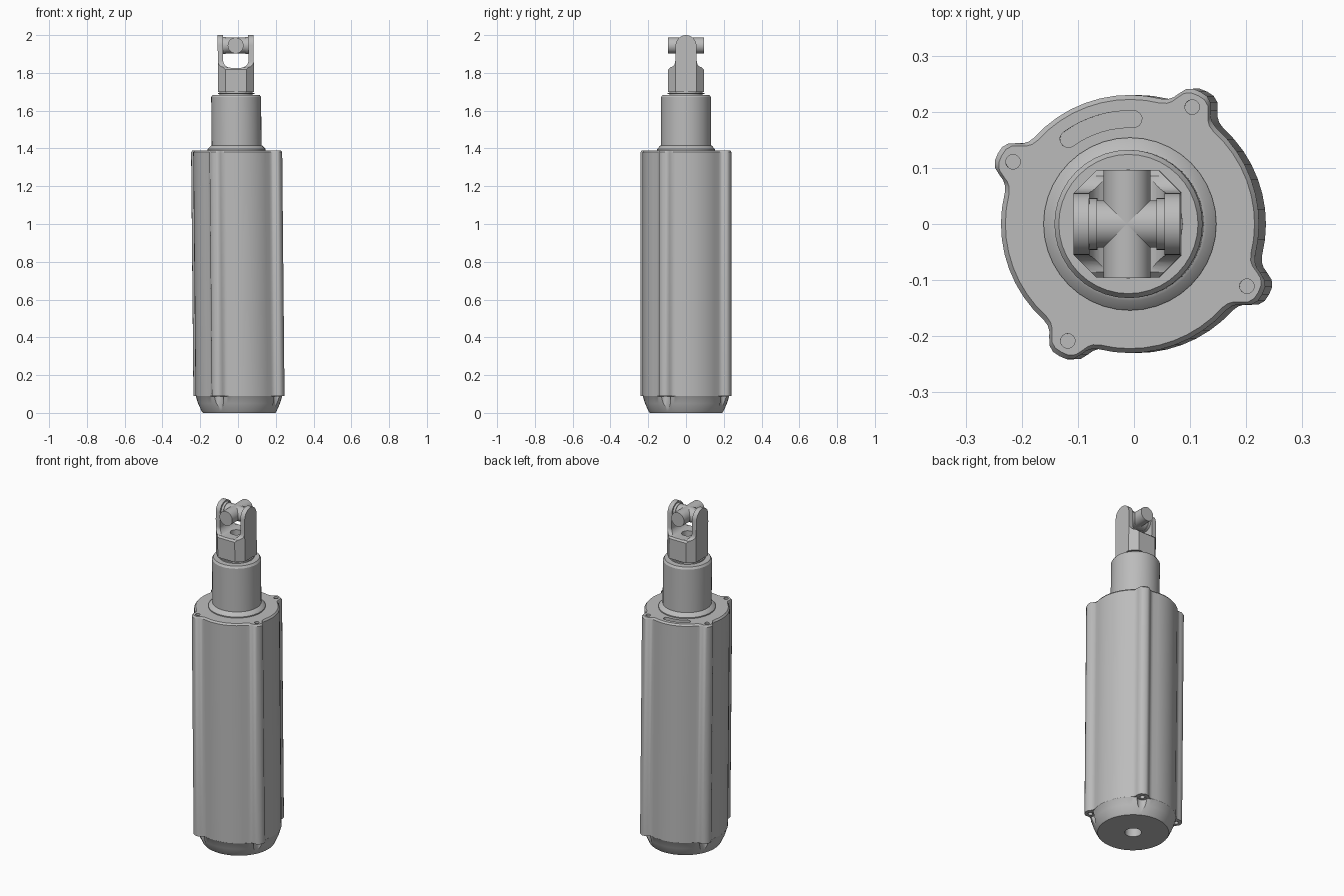
import bpy, bmesh
from math import sin, cos, pi, radians
from mathutils import Matrix

if "Cube" in bpy.data.objects:
    bpy.data.objects.remove(bpy.data.objects["Cube"], do_unlink=True)

metal = bpy.data.materials.new("grey_metal")
GREY = (0.5, 0.5, 0.5, 1)
metal.use_nodes = True
metal.diffuse_color = GREY
metal.node_tree.nodes["Principled BSDF"].inputs["Base Color"].default_value = GREY

LOBE_ANGLES = [62 + 90 * i for i in range(4)]
LOBE_DIST = 0.236
PIN_Z = 1.945
parts = []


def finish(name, bm, keep=True):
    bmesh.ops.recalc_face_normals(bm, faces=bm.faces)
    me = bpy.data.meshes.new(name)
    bm.to_mesh(me)
    bm.free()
    ob = bpy.data.objects.new(name, me)
    bpy.context.collection.objects.link(ob)
    me.materials.append(metal)
    if keep:
        parts.append(ob)
    else:
        ob.hide_render = True
    return ob


def loft(name, rings, keep=True):
    """Skin equal-length rings of points and cap both ends."""
    bm = bmesh.new()
    rows = [[bm.verts.new(p) for p in ring] for ring in rings]
    n = len(rows[0])
    for a, b in zip(rows, rows[1:]):
        for i in range(n):
            j = (i + 1) % n
            bm.faces.new((a[i], a[j], b[j], b[i]))
    bm.faces.new(rows[0][::-1])
    bm.faces.new(rows[-1])
    return finish(name, bm, keep)


def lathe(name, profile, n=40, keep=True, at=(0, 0)):
    return loft(name, [[(at[0] + r * cos(2 * pi * i / n), at[1] + r * sin(2 * pi * i / n), z)
                        for i in range(n)] for r, z in profile], keep)


def prism(name, outline, lo, hi, axis, keep=True):
    """Extrude a 2D outline along the given axis."""
    def place(p, d):
        return {"x": (d, *p), "y": (p[0], d, p[1]), "z": (*p, d)}[axis]
    return loft(name, [[place(p, d) for p in outline] for d in (lo, hi)], keep)


def cut(target, cutter, operation="DIFFERENCE"):
    mod = target.modifiers.new("cut", "BOOLEAN")
    mod.operation, mod.object, mod.solver = operation, cutter, "EXACT"
    bpy.context.view_layer.objects.active = target
    bpy.ops.object.modifier_apply(modifier=mod.name)
    bpy.data.objects.remove(cutter, do_unlink=True)


def arc(cx, cy, r, a, b, n=8):
    return [(cx + r * cos(radians(a + (b - a) * i / n)),
             cy + r * sin(radians(a + (b - a) * i / n))) for i in range(n + 1)]


# Housing: round with four screw lobes, tapering at the foot
half = [(0, .267), (3, .266), (5.5, .26), (7.5, .248), (9, .239), (11, .233), (14, .23)]
bumps = [(-a, r) for a, r in half[:0:-1]] + half
section = []
for base in LOBE_ANGLES:
    section += [(base + a, r) for a, r in bumps]
    section += [(base + 14 + 62 * k / 9, .23) for k in range(1, 9)]


def ring(z, inset=0, radius=None):
    return [((radius or r - inset) * cos(radians(a)),
             (radius or r - inset) * sin(radians(a)), z) for a, r in section]


housing = loft("housing", [ring(0, radius=.192), ring(.008, radius=.198), ring(.05, radius=.217),
                           ring(.088, radius=.2285), ring(.09), ring(1.38), ring(1.39, .008)])

# Screw pockets at the foot, screw holes at both ends of every lobe
for a in LOBE_ANGLES:
    at = (LOBE_DIST * cos(radians(a)), LOBE_DIST * sin(radians(a)))
    cut(housing, lathe("pocket_cutter", [(.029, -.02), (.029, .086)], 24, False, at))
    cut(housing, lathe("foot_hole_cutter", [(.013, .05), (.013, .11)], 16, False, at))
    cut(housing, lathe("top_hole_cutter", [(.013, 1.375), (.013, 1.41)], 16, False, at))

# Curved slot in the top face and round socket in the base
mid = (arc(0, 0, .202, 88, 126) + arc(.187 * cos(radians(126)), .187 * sin(radians(126)), .015, 140, 290, 5)
       + arc(0, 0, .172, 126, 88)
       + arc(.187 * cos(radians(88)), .187 * sin(radians(88)), .015, -75, 70, 5))
cut(housing, prism("slot_cutter", mid, 1.37, 1.41, "z", False))
cut(housing, lathe("socket_cutter", [(.045, -.02), (.045, .06)], 32, False))

# Upper tube with a sloped collar, then the short neck
lathe("upper_tube", [(.154, 1.385), (.154, 1.396), (.137, 1.414), (.132, 1.416),
                     (.132, 1.672), (.124, 1.684)])
lathe("neck", [(.088, 1.67), (.088, 1.705)], 32)
lathe("neck_washer", [(.097, 1.687), (.097, 1.694)], 32)

# Clevis: chamfered square block trimmed to a rounded fork shape
w, c = .095, .056
fork = prism("clevis_fork", [(w, -c), (w, c), (c, w), (-c, w), (-w, c), (-w, -c), (-c, -w), (c, -w)],
             1.7, 2.02, "z")
right = [(.095, 1.69), (.095, 1.818), (.085, 1.828)] + arc(.088, 1.86, .031, 265, 180, 5)
side = right + arc(0, PIN_Z, .055, 0, 180, 16) + [(-y, z) for y, z in right[::-1]]
cut(fork, prism("side_cutter", side, -.2, .2, "x", False), "INTERSECT")
gap = [(.067, 2.05), (-.067, 2.05)] + arc(-.027, 1.867, .04, 180, 270) + arc(.027, 1.867, .04, 270, 360)
cut(fork, prism("gap_cutter", gap, -.2, .2, "y", False))
cut(fork, lathe("floor_hole_cutter", [(.033, 1.77), (.033, 1.9)], 24, False))

# Cross pins and the bosses on the inside of the fork
circle = arc(0, PIN_Z, .042, 0, 360, 32)[:-1]
prism("cross_pin_long", circle, -.096, .096, "y")
prism("cross_pin_short", circle, -.07, .07, "x")
for s, label in ((1, "left"), (-1, "right")):
    prism(label + "_pin_boss", arc(0, PIN_Z, .046, 0, 360, 32)[:-1], s * .053, s * .072, "x")

# Slight lean of the whole actuator, then shading
lean = Matrix(((1, 0, -.0095, .006), (0, 1, 0, 0), (0, 0, 1, 0), (0, 0, 0, 1)))
bpy.ops.object.select_all(action="DESELECT")
for ob in parts:
    ob.data.transform(lean)
    ob.select_set(True)
bpy.context.view_layer.objects.active = housing
bpy.ops.object.shade_smooth_by_angle(angle=radians(30))
